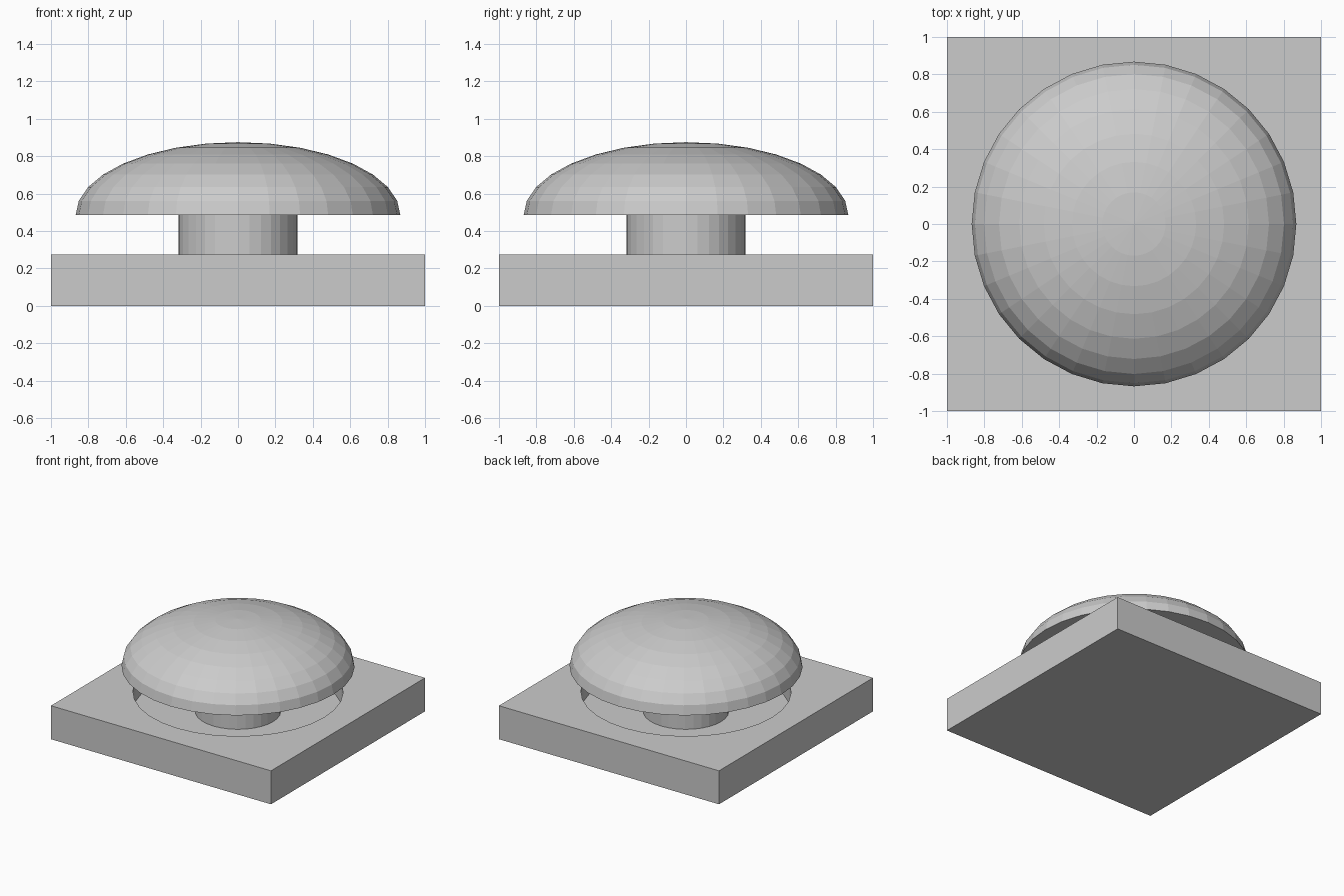
import bpy, bmesh

if "Cube" in bpy.data.objects:
    bpy.data.objects.remove(bpy.data.objects["Cube"])

SIDES = 32
PLATE_TOP, RECESS_FLOOR = 0.275, 0.115
CAP_BASE, CAP_RADIUS, CAP_HEIGHT = 0.485, 0.868, 0.39


def cylinder(name, radius, z0, z1):
    bpy.ops.mesh.primitive_cylinder_add(vertices=SIDES, radius=radius, depth=z1 - z0,
                                        location=(0, 0, (z0 + z1) / 2))
    obj = bpy.context.object
    obj.name = name
    return obj


# square base plate
bpy.ops.mesh.primitive_cube_add(size=2, location=(0, 0, PLATE_TOP / 2))
plate = bpy.context.object
plate.name = "base_plate"
plate.scale = (1, 1, PLATE_TOP / 2)
bpy.ops.object.transform_apply(location=True, rotation=False, scale=True)

# round recess in the plate's top
cutter = cylinder("recess_cutter", 0.783, RECESS_FLOOR, PLATE_TOP + 0.2)
cutter.hide_render = True
cutter.hide_viewport = True
cut = plate.modifiers.new("recess", 'BOOLEAN')
cut.operation = 'DIFFERENCE'
cut.solver = 'EXACT'
cut.object = cutter
bpy.context.view_layer.objects.active = plate
bpy.ops.object.modifier_apply(modifier=cut.name)
bpy.data.objects.remove(cutter)

# stem rising from the recess floor
cylinder("stem", 0.319, RECESS_FLOOR, CAP_BASE)

# domed cap: upper half of a flattened sphere, closed flat underneath
bm = bmesh.new()
bmesh.ops.create_uvsphere(bm, u_segments=SIDES, v_segments=16, radius=1)
bmesh.ops.delete(bm, geom=[v for v in bm.verts if v.co.z < -0.01], context='VERTS')
bmesh.ops.holes_fill(bm, edges=[e for e in bm.edges if e.is_boundary], sides=0)
bmesh.ops.scale(bm, vec=(CAP_RADIUS, CAP_RADIUS, CAP_HEIGHT), verts=bm.verts)
bmesh.ops.translate(bm, vec=(0, 0, CAP_BASE), verts=bm.verts)
bmesh.ops.recalc_face_normals(bm, faces=bm.faces)
mesh = bpy.data.meshes.new("domed_cap")
bm.to_mesh(mesh)
bm.free()
bpy.context.collection.objects.link(bpy.data.objects.new("domed_cap", mesh))
